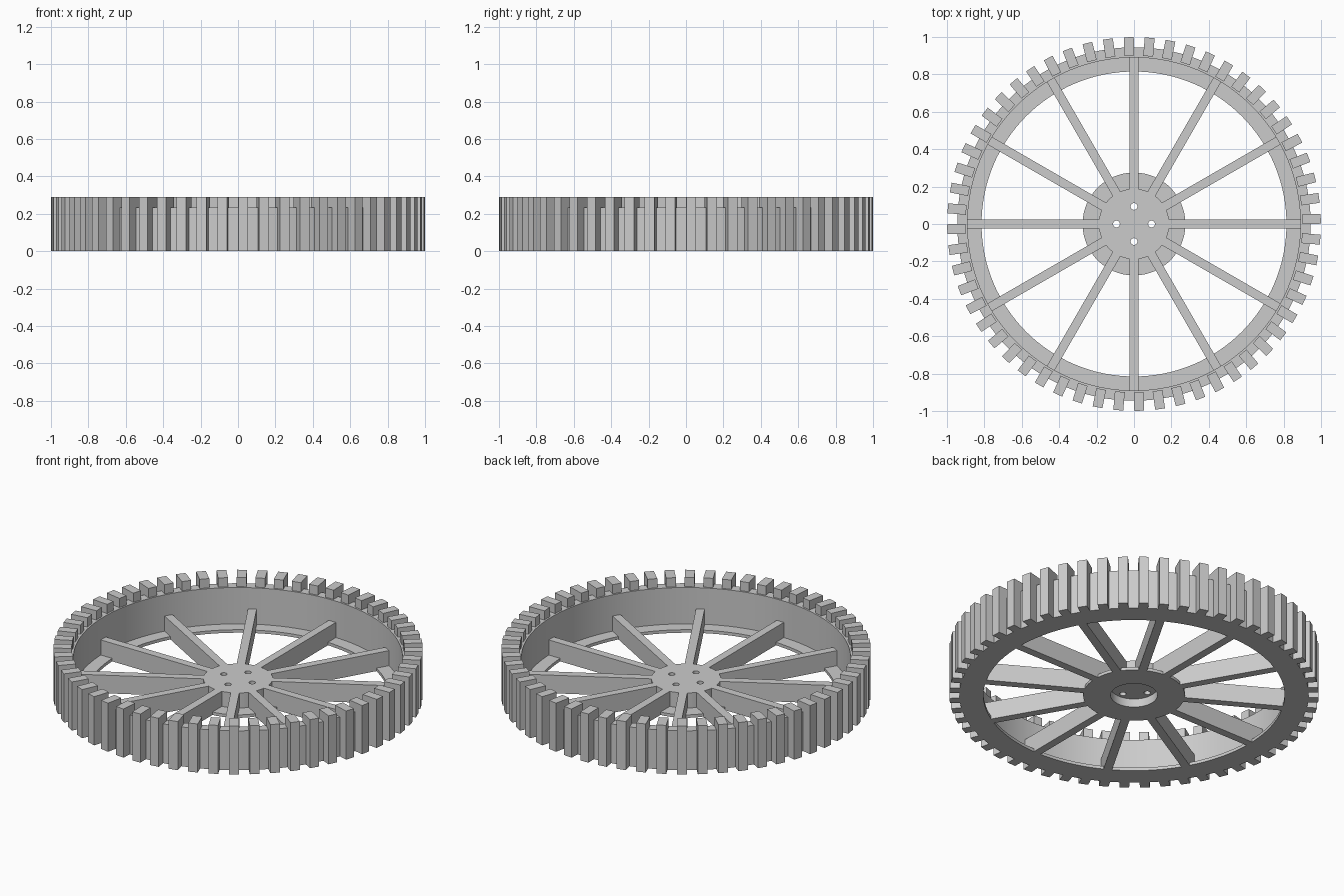
import bpy, bmesh
from math import pi, cos, sin
from mathutils import Matrix, Vector

old = bpy.data.objects.get("Cube")
if old:
    bpy.data.objects.remove(old, do_unlink=True)

TEETH, SPOKES = 56, 12
HEIGHT, RIM_TOP, SPOKE_TOP, FLANGE = 0.29, 0.235, 0.108, 0.018

grey = bpy.data.materials.new("plain grey")
grey.use_nodes = True
grey.diffuse_color = (0.6, 0.6, 0.6, 1)
grey.node_tree.nodes["Principled BSDF"].inputs["Base Color"].default_value = (0.6, 0.6, 0.6, 1)


def finish(name, bm, smooth=False):
    bmesh.ops.recalc_face_normals(bm, faces=bm.faces)
    mesh = bpy.data.meshes.new(name)
    bm.to_mesh(mesh)
    bm.free()
    obj = bpy.data.objects.new(name, mesh)
    bpy.context.collection.objects.link(obj)
    mesh.materials.append(grey)
    if smooth:
        smooth_shade(obj)
    return obj


def smooth_shade(obj):
    bpy.ops.object.select_all(action='DESELECT')
    obj.select_set(True)
    bpy.context.view_layer.objects.active = obj
    bpy.ops.object.shade_smooth_by_angle(angle=pi / 6)


def lathe(name, profile, closed, steps=128, smooth=True):
    """Turn a (radius, height) profile around the z axis."""
    bm = bmesh.new()
    verts = [bm.verts.new((r, 0, z)) for r, z in profile]
    pairs = list(zip(verts, verts[1:]))
    if closed:
        pairs.append((verts[-1], verts[0]))
    edges = [bm.edges.new(p) for p in pairs]
    bmesh.ops.spin(bm, geom=verts + edges, axis=(0, 0, 1), cent=(0, 0, 0),
                   angle=2 * pi, steps=steps)
    bmesh.ops.remove_doubles(bm, verts=bm.verts, dist=0.0001)
    return finish(name, bm, smooth)


def radial_bars(name, count, r0, r1, width, height, phase=0):
    """Boxes standing on the ground, repeated around the z axis."""
    bm = bmesh.new()
    for i in range(count):
        turn = Matrix.Rotation(phase + 2 * pi * i / count, 4, 'Z')
        place = Matrix.Translation(((r0 + r1) / 2, 0, height / 2))
        scale = Matrix.Diagonal((r1 - r0, width, height, 1))
        bmesh.ops.create_cube(bm, size=1, matrix=turn @ place @ scale)
    return finish(name, bm)


# Rim wall with a thin inward flange at its foot
lathe("rim", [(0.815, 0), (0.945, 0), (0.945, RIM_TOP), (0.89, RIM_TOP),
              (0.89, FLANGE), (0.815, FLANGE)], closed=True)

# Teeth standing proud of the rim
radial_bars("teeth", TEETH, 0.9, 0.999, 0.053, HEIGHT, phase=pi / TEETH / 2)

# Spokes
radial_bars("spokes", SPOKES, 0.18, 0.892, 0.047, SPOKE_TOP)

# Hub: thin wide foot, raised core, round recess underneath
hub = lathe("hub", [(0, SPOKE_TOP), (0.188, SPOKE_TOP), (0.188, FLANGE), (0.275, FLANGE),
                    (0.275, 0), (0.127, 0), (0.127, 0.05), (0, 0.05)],
            closed=False, steps=96, smooth=False)

# Four bolt holes through the core
bm = bmesh.new()
for i in range(4):
    a = i * pi / 2
    bmesh.ops.create_cone(bm, cap_ends=True, segments=24, radius1=0.018, radius2=0.018,
                          depth=0.2, matrix=Matrix.Translation(
                              Vector((0.094 * cos(a), 0.094 * sin(a), 0.1))))
cutter = finish("hole_cutter", bm)
cutter.hide_render = True
mod = hub.modifiers.new("bolt_holes", 'BOOLEAN')
mod.object = cutter
mod.operation = 'DIFFERENCE'
mod.solver = 'EXACT'
bpy.ops.object.select_all(action='DESELECT')
hub.select_set(True)
bpy.context.view_layer.objects.active = hub
bpy.ops.object.modifier_apply(modifier=mod.name)
bpy.data.objects.remove(cutter, do_unlink=True)
smooth_shade(hub)
